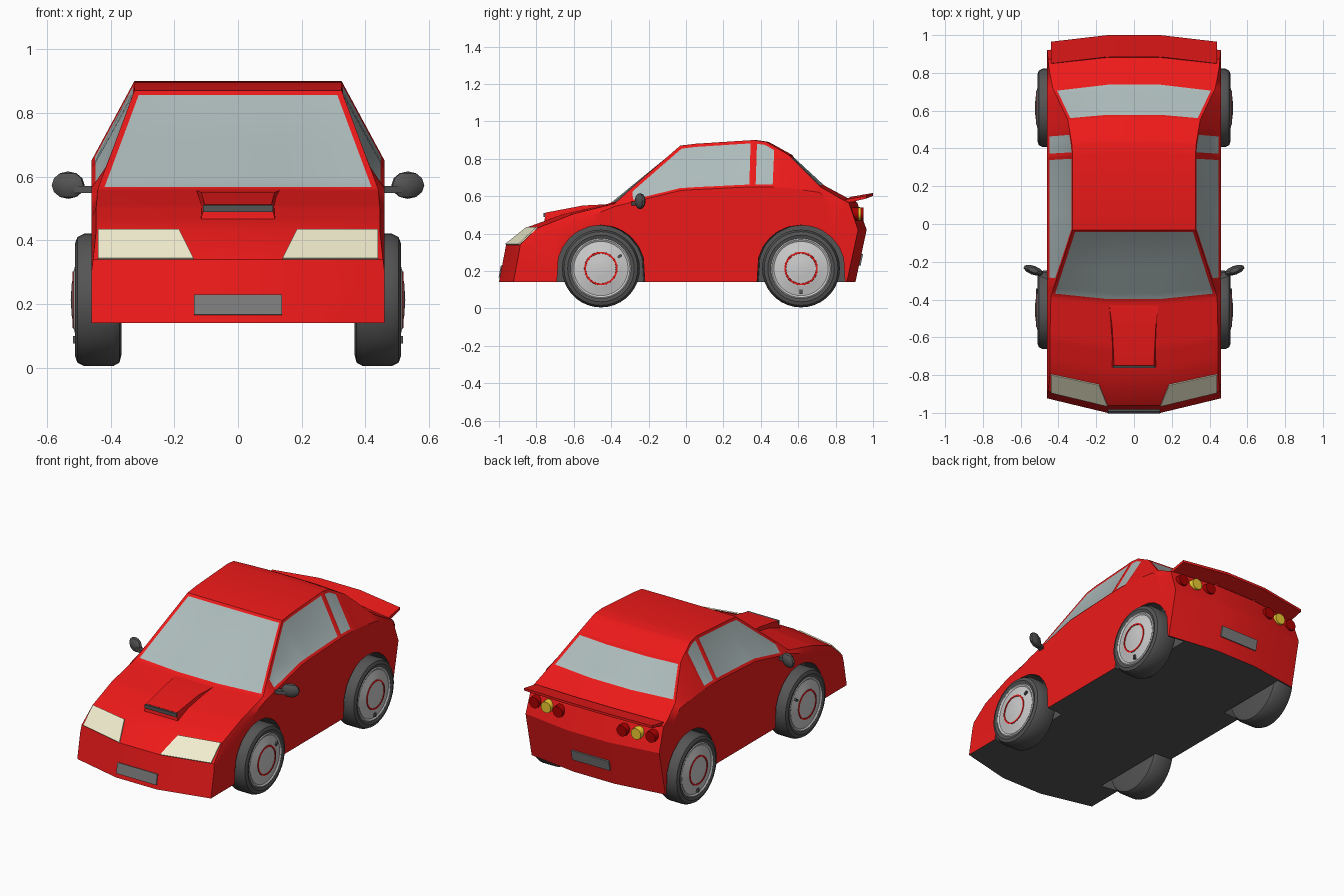
import bpy, bmesh, math
from mathutils import Matrix, Vector

if "Cube" in bpy.data.objects:
    bpy.data.objects.remove(bpy.data.objects["Cube"])


def mat(name, r, g, b):
    m = bpy.data.materials.new(name)
    m.diffuse_color = (r, g, b, 1)
    m.use_nodes = True
    m.node_tree.nodes["Principled BSDF"].inputs["Base Color"].default_value = m.diffuse_color
    return m


RED = mat("red_paint", 0.85, 0.01, 0.01)
GLASS = mat("glass", 0.42, 0.5, 0.5)
DARK = mat("dark_rubber", 0.09, 0.09, 0.09)
CREAM = mat("headlight", 0.88, 0.85, 0.62)
LAMP_RED = mat("tail_red", 0.4, 0.0, 0.0)
YELLOW = mat("tail_yellow", 0.85, 0.6, 0.03)
PLATE = mat("plate_grey", 0.2, 0.2, 0.2)


def finish(bm, name, mats, angle=30):
    me = bpy.data.meshes.new(name)
    bm.to_mesh(me)
    bm.free()
    ob = bpy.data.objects.new(name, me)
    bpy.context.collection.objects.link(ob)
    for m in mats:
        me.materials.append(m)
    bpy.ops.object.select_all(action='DESELECT')
    ob.select_set(True)
    bpy.context.view_layer.objects.active = ob
    bpy.ops.object.shade_smooth_by_angle(angle=math.radians(angle))
    return ob


def mesh(name, verts, faces, mats):
    bm = bmesh.new()
    vs = [bm.verts.new(v) for v in verts]
    for f in faces:
        bm.faces.new([vs[i] for i in f])
    bmesh.ops.recalc_face_normals(bm, faces=bm.faces)
    return finish(bm, name, mats)


def box(name, loc, size, mats, rx=0, rz=0):
    bm = bmesh.new()
    m = (Matrix.Translation(loc) @ Matrix.Rotation(rz, 4, 'Z') @ Matrix.Rotation(rx, 4, 'X')
         @ Matrix.Diagonal((*size, 1)))
    bmesh.ops.create_cube(bm, size=1, matrix=m)
    return finish(bm, name, mats)


def lathe(name, profile, y, z, side, mats, steps=36):
    # spins (radius, x) points about the axle
    bm = bmesh.new()
    vs = [bm.verts.new((x * side, y, z + r)) for r, x in profile]
    es = [bm.edges.new(p) for p in zip(vs, vs[1:])]
    bmesh.ops.spin(bm, geom=vs + es, cent=(0, y, z), axis=(1, 0, 0),
                   angle=math.tau, steps=steps)
    bmesh.ops.remove_doubles(bm, verts=bm.verts, dist=0.0003)
    bmesh.ops.recalc_face_normals(bm, faces=bm.faces)
    return finish(bm, name, mats)


def plan(x, ys):
    # bowed plan: ys is the y at the flank, the middle lies further out
    t = min(max((abs(x) - 0.14) / 0.32, 0), 1)
    k = 0.08 if ys < 0 else 0.05
    return ys * (1 - k * t) / (1 - k)


# Body shell: lofted cross-sections, keys are (flank y, top z, top half width, belt z)
KEYS = [(-.885, .34, .455, .30), (-.79, .43, .445, .38), (-.60, .505, .445, .46),
        (-.38, .56, .44, .545), (-.03, .87, .325, .63), (.05, .88, .325, .635),
        (.355, .90, .325, .65), (.42, .89, .33, .65), (.54, .82, .35, .645),
        (.715, .65, .43, .62), (.82, .59, .45, .52), (.87, .565, .455, .42)]
AXLES, ARCH, FLOOR, HUB_Z = (-.455, .615), .235, .14, .21


def section(y):
    for a, b in zip(KEYS, KEYS[1:]):
        if y <= b[0] + 1e-9:
            f = (y - a[0]) / (b[0] - a[0])
            return [p + (q - p) * f for p, q in zip(a, b)][1:]


def sill(y):
    d = min(abs(y - c) for c in AXLES)
    return HUB_Z + math.sqrt(ARCH ** 2 - d * d) if d < ARCH - 1e-4 else FLOOR


def lean(y, z):
    if y == KEYS[0][0]:
        return -(.34 - z) * .19
    if y == KEYS[-1][0]:
        return .05 * (.565 - z) / .145 if z > .42 else .05 - .06 * (.42 - z) / .28
    return 0


def point(x, y, z):
    return (x, plan(x, y) + lean(y, z), z)


ys = {k[0] for k in KEYS} | {-.30, .48}
for c in AXLES:
    ys |= {c - ARCH, c + ARCH}
    ys |= {c + ARCH * math.cos(math.radians(a)) for a in range(15, 166, 15)}
ys = sorted(ys)

bm = bmesh.new()
rings = []
for y in ys:
    z, w, bz = section(y)
    s = sill(y)
    half = [(.14, z), (w, z), (.46, bz), (.46, s), (.35, s), (.35, FLOOR), (.14, FLOOR)]
    pts = half + [(-x, h) for x, h in reversed(half)]
    rings.append([bm.verts.new(point(x, y, h)) for x, h in pts])

WINDOWS = [((0, 12, 13), -.38, -.03), ((0, 12, 13), .54, .715)]
WINDOWS += [((c,), a, b) for c in (1, 11) for a, b in ((-.30, .355), (.355, .48))]
panes = [[] for _ in WINDOWS]
for i in range(len(ys) - 1):
    A, B = rings[i], rings[i + 1]
    for j in range(14):
        n = (j + 1) % 14
        f = bm.faces.new((A[j], A[n], B[n], B[j]))
        f.material_index = 2 if 3 <= j <= 9 else 0
        for k, (cols, lo, hi) in enumerate(WINDOWS):
            if j in cols and ys[i] > lo - 1e-6 and ys[i + 1] < hi + 1e-6:
                panes[k].append(f)
# nose and tail faces
for r, y in ((rings[0], ys[0]), (rings[-1], ys[-1])):
    bz = section(y)[2]
    m = [bm.verts.new(point(x, y, bz)) for x in (.14, -.14)]
    bm.faces.new((r[0], r[13], m[1], m[0]))
    bm.faces.new((m[0], m[1], r[7], r[6]))
    bm.faces.new((r[0], r[1], r[2], m[0]))
    bm.faces.new((m[0], r[2], r[3], r[4], r[5], r[6]))
    bm.faces.new((r[13], r[12], r[11], m[1]))
    bm.faces.new((m[1], r[11], r[10], r[9], r[8], r[7]))
bmesh.ops.remove_doubles(bm, verts=bm.verts, dist=0.0005)
bmesh.ops.recalc_face_normals(bm, faces=bm.faces)
# windows: framed, slightly sunk panes
for p in panes:
    p = [f for f in p if f.is_valid]
    bmesh.ops.inset_region(bm, faces=p, thickness=.017, depth=-.004, use_even_offset=True)
    for f in p:
        f.material_index = 1
finish(bm, "car_body", [RED, GLASS, DARK], 25)

# Bonnet scoop and its vent
mesh("bonnet_scoop",
     [(s * x, y, z) for x, y, z in ((.12, -.76, .45), (.105, -.75, .512), (.115, -.55, .55),
                                    (.13, -.43, .556), (.13, -.43, .50)) for s in (1, -1)],
     [(0, 1, 3, 2), (2, 3, 5, 4), (4, 5, 7, 6), (6, 7, 9, 8), (0, 2, 4, 6, 8), (1, 3, 5, 7, 9)], [RED])
box("scoop_vent", (0, -.757, .50), (.22, .012, .022), [DARK])

# Spoiler with two supports
sv = []
for x in (-.44, -.14, .14, .44):
    d = 1 if abs(x) > .2 else 0
    sv += [(x, y - .035 * d, z - .015 * d) for y, z in
           ((.88, .575), (.885, .597), (1.0, .617), (1.0, .602))]
sf = [(0, 1, 2, 3), (12, 13, 14, 15)]
for i in (0, 4, 8):
    sf += [(i + j, i + (j + 1) % 4, i + 4 + (j + 1) % 4, i + 4 + j) for j in range(4)]
mesh("spoiler", sv, sf, [RED])

# Number plates
box("front_plate", (0, -.99, .197), (.275, .012, .065), [PLATE], rx=-.19)
box("rear_plate", (0, .934, .26), (.26, .012, .065), [PLATE], rx=-.21)

for side, tag in ((1, "right"), (-1, "left")):
    box(f"spoiler_support_{tag}", (side * .14, .893, .573), (.015, .03, .04), [RED])
    # Headlight
    corners = ((.14, -.885, .34), (.44, -.885, .34), (.44, -.79, .43), (.185, -.79, .43))
    mesh(f"headlight_{tag}", [(side * x, plan(x, y) - d, z + d) for d in (.005, -.01)
                              for x, y, z in corners],
         [(0, 1, 2, 3), (4, 5, 6, 7), (0, 1, 5, 4), (1, 2, 6, 5), (2, 3, 7, 6), (3, 0, 4, 7)], [CREAM])
    # Tail lamps
    for x, m in ((.40, LAMP_RED), (.31, YELLOW), (.22, LAMP_RED)):
        bm = bmesh.new()
        loc = Vector((side * x, plan(x, .87) + .022, .505))
        bmesh.ops.create_cone(bm, cap_ends=True, segments=16, radius1=.038, radius2=.034, depth=.045,
                              matrix=Matrix.Translation(loc) @ Matrix.Rotation(-math.pi / 2, 4, 'X'))
        finish(bm, f"tail_lamp_{tag}", [m])
    # Door mirror
    bm = bmesh.new()
    bmesh.ops.create_uvsphere(bm, u_segments=10, v_segments=6, radius=1,
                              matrix=Matrix.Translation((side * .533, -.245, .573))
                              @ Matrix.Rotation(side * .35, 4, 'Z') @ Matrix.Diagonal((.055, .024, .043, 1)))
    finish(bm, f"mirror_{tag}", [DARK])
    box(f"mirror_stalk_{tag}", (side * .475, -.27, .56), (.07, .03, .022), [DARK], rz=side * .35)
    # Wheels: tyre, hub, painted ring and valve
    for y, end, a in ((AXLES[0], "front", .6), (AXLES[1], "rear", -1.57)):
        nm = f"{end}_{tag}"
        lathe(f"tyre_{nm}", [(0, .365), (.17, .365), (.197, .372), (.208, .392), (.208, .482),
                             (.197, .504), (.178, .511), (.16, .505), (.155, .49)], y, HUB_Z + .003, side, [DARK])
        lathe(f"hub_{nm}", [(.162, .505), (.155, .509), (.145, .503), (.10, .513), (.09, .516),
                            (.08, .516), (.05, .522), (0, .525)], y, HUB_Z + .003, side, [])
        lathe(f"hub_ring_{nm}", [(.09, .512), (.089, .519), (.08, .519), (.079, .512)],
              y, HUB_Z + .003, side, [RED])
        box(f"valve_{nm}", (side * .511, y + .122 * math.cos(a), HUB_Z + .122 * math.sin(a)),
            (.014, .024, .014), [DARK], rx=a)
